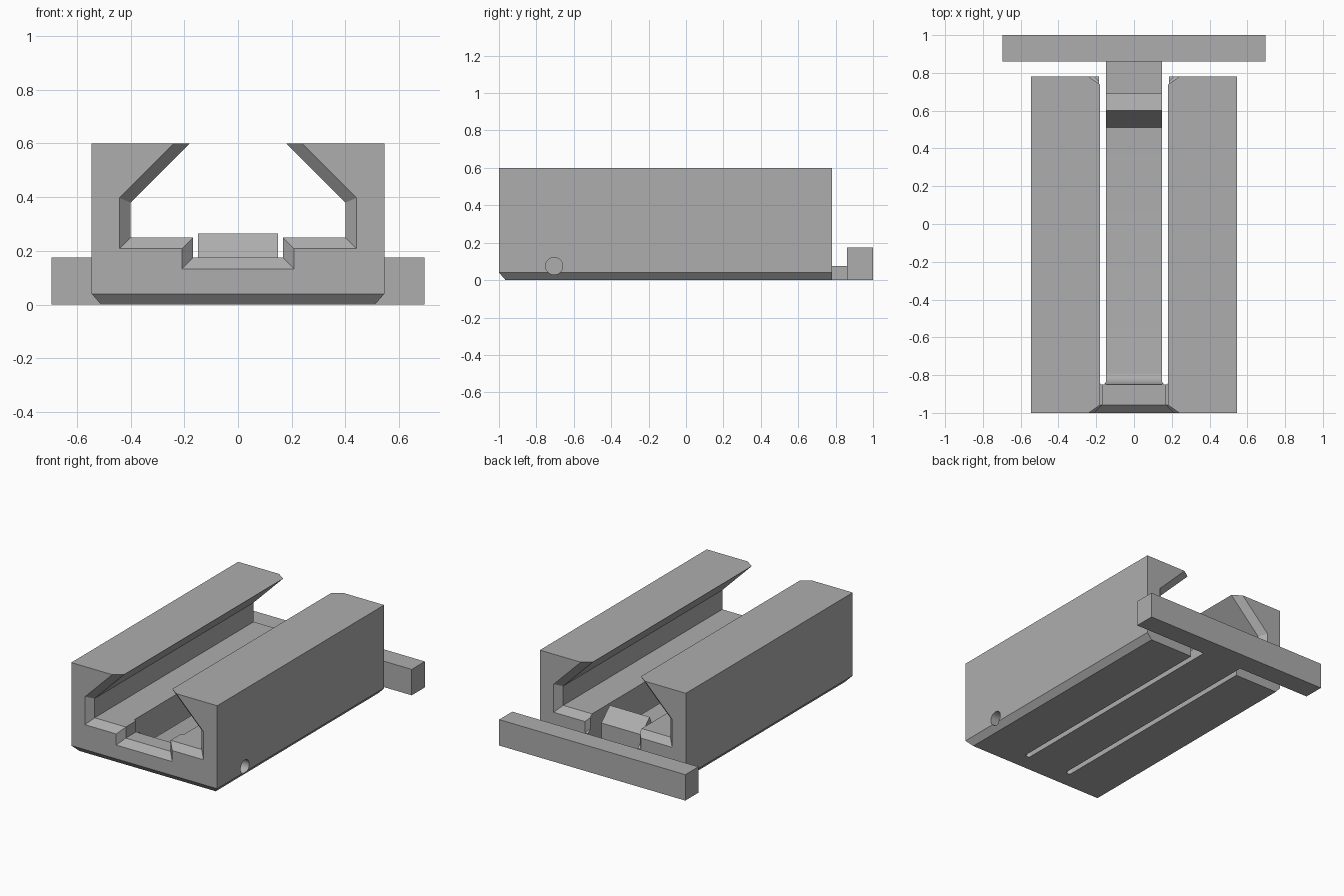
import bpy, bmesh, math
from mathutils import Vector

cube = bpy.data.objects.get("Cube")
if cube:
    bpy.data.objects.remove(cube, do_unlink=True)

# One plain grey for everything
GREY = (0.42, 0.42, 0.42, 1)
grey = bpy.data.materials.new("plain grey")
grey.use_nodes = True
grey.diffuse_color = GREY
grey.node_tree.nodes["Principled BSDF"].inputs["Base Color"].default_value = GREY


def finish(bm, name):
    bmesh.ops.recalc_face_normals(bm, faces=bm.faces)
    mesh = bpy.data.meshes.new(name)
    bm.to_mesh(mesh)
    bm.free()
    mesh.materials.append(grey)
    obj = bpy.data.objects.new(name, mesh)
    bpy.context.collection.objects.link(obj)
    return obj


def loft(name, rings):
    """Closed solid through matching rings of points."""
    bm = bmesh.new()
    rows = [[bm.verts.new(p) for p in ring] for ring in rings]
    for a, b in zip(rows, rows[1:]):
        for i in range(len(a)):
            j = (i + 1) % len(a)
            bm.faces.new((a[i], a[j], b[j], b[i]))
    bm.faces.new(rows[0])
    bm.faces.new(rows[-1])
    return finish(bm, name)


def box(name, x0, x1, y0, y1, z0, z1):
    return loft(name, [[(x0, y0, z), (x1, y0, z), (x1, y1, z), (x0, y1, z)]
                       for z in (z0, z1)])


def cut(target, cutter):
    mod = target.modifiers.new("cut", 'BOOLEAN')
    mod.operation = 'DIFFERENCE'
    mod.solver = 'EXACT'
    mod.object = cutter
    bpy.context.view_layer.objects.active = target
    bpy.ops.object.modifier_apply(modifier=mod.name)
    bpy.data.objects.remove(cutter, do_unlink=True)


# Body block with its lower front and side edges bevelled
W, FRONT, BACK, TOP = 0.545, -1.0, 0.78, 0.6
body = loft("body", [[(-w, y, z), (w, y, z), (w, BACK, z), (-w, BACK, z)]
                     for w, y, z in ((W - 0.035, FRONT + 0.035, 0),
                                     (W, FRONT, 0.04), (W, FRONT, TOP))])


# Undercut channel, flared at both ends
def channel_ring(y, o):
    half = [(0.08 + o * math.sqrt(2), 0.7), (0.4 + o, 0.38 + 0.414 * o),
            (0.4 + o, 0.25 - o), (0.167 + o, 0.25 - o), (0.167 + o, 0.175 - o)]
    return ([(x, y, z) for x, z in half] +
            [(-x, y, z) for x, z in reversed(half)])


FLARE = 0.042
cut(body, loft("channel_cutter", [
    channel_ring(FRONT - 0.01, FLARE + 0.01), channel_ring(FRONT + FLARE, 0),
    channel_ring(BACK - FLARE, 0), channel_ring(BACK + 0.01, FLARE + 0.01)]))

# Floor opening for the spring tongue, and round-ended slots beside it
ROOT, HALF, SLOT = -0.85, 0.149, 0.018
cut(body, box("floor_cutter", -HALF - SLOT, HALF + SLOT, ROOT + SLOT, 1, -0.1, 0.3))
cut(body, box("root_cutter", -HALF, HALF, ROOT, 0, -0.1, 0.3))
for side in (-1, 1):
    cx, cy = side * (HALF + SLOT), ROOT + SLOT
    outline = [(cx + SLOT, 1), (cx - SLOT, 1)]
    for i in range(17):
        a = math.pi + math.pi * i / 16
        outline.append((cx + SLOT * math.cos(a), cy + SLOT * math.sin(a)))
    cut(body, loft("slot_cutter", [[(x, y, z) for x, y in outline]
                                   for z in (-0.1, 0.32)]))

# Blind round hole low on the left side
hole = [(-0.705 + 0.046 * math.cos(i * math.tau / 32),
         0.075 + 0.046 * math.sin(i * math.tau / 32)) for i in range(32)]
cut(body, loft("hole_cutter", [[(x, y, z) for y, z in hole] for x in (0.4, 0.7)]))

# Spring tongue: curved root, thin strip and wedge catch
THIN = 0.075
side_view = [(0.86, 0), (ROOT, 0)]
for i in range(9):
    a = math.pi / 2 * i / 8
    side_view.append((-0.79 - 0.06 * math.cos(a), 0.175 - 0.1 * math.sin(a)))
side_view += [(0.51, THIN), (0.6, 0.265), (0.69, 0.18), (0.69, THIN), (0.86, THIN)]
tongue = loft("spring_tongue", [[(x, y, z) for y, z in side_view]
                                for x in (-HALF, HALF)])

# Release bar across the back
bar = box("release_bar", -0.695, 0.695, 0.86, 1.0, 0, 0.175)

# Smooth the round parts only
bpy.ops.object.select_all(action='DESELECT')
for obj in (body, tongue):
    obj.select_set(True)
bpy.context.view_layer.objects.active = body
bpy.ops.object.shade_smooth_by_angle(angle=math.radians(25))
